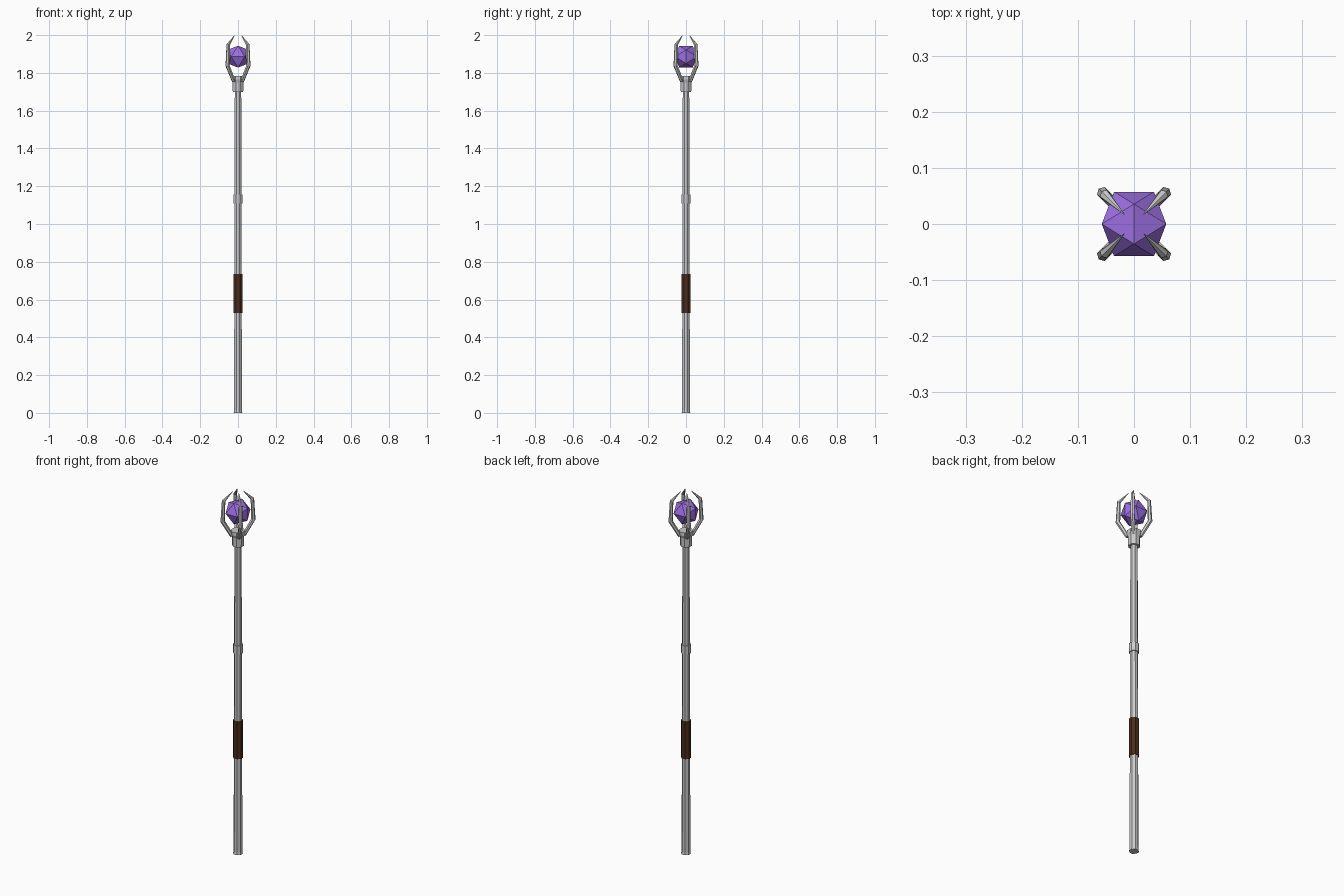
import bpy, bmesh
from math import sin, cos, pi, sqrt
from mathutils import Vector

if "Cube" in bpy.data.objects:
    bpy.data.objects.remove(bpy.data.objects["Cube"])


def finish(name, bm, color=None):
    bmesh.ops.recalc_face_normals(bm, faces=bm.faces)
    me = bpy.data.meshes.new(name)
    bm.to_mesh(me)
    bm.free()
    ob = bpy.data.objects.new(name, me)
    bpy.context.collection.objects.link(ob)
    if color:
        mat = bpy.data.materials.new(name + "_colour")
        mat.diffuse_color = (*color, 1)
        mat.use_nodes = True
        mat.node_tree.nodes["Principled BSDF"].inputs["Base Color"].default_value = mat.diffuse_color
        me.materials.append(mat)
    return ob


def loft(name, rings, color=None):
    """Skin a list of equal-length point rings and cap both ends."""
    bm = bmesh.new()
    vs = [[bm.verts.new(p) for p in ring] for ring in rings]
    n = len(vs[0])
    for a, b in zip(vs, vs[1:]):
        for i in range(n):
            j = (i + 1) % n
            bm.faces.new((a[i], a[j], b[j], b[i]))
    bm.faces.new(vs[0][::-1])
    bm.faces.new(vs[-1])
    return finish(name, bm, color)


def turned(name, profile, color=None, n=8):
    """Octagonal lathe of (radius, z) points, flats facing the axes."""
    return loft(name, [[(r * cos((i + .5) * 2 * pi / n), r * sin((i + .5) * 2 * pi / n), z)
                        for i in range(n)] for r, z in profile], color)


# Pole, grip, collar and head socket
turned("shaft", [(.025, 0), (.0225, .012), (.0185, 1.72)])
turned("grip", [(.0262, .53), (.0262, .735)], (.07, .025, .012))
turned("collar", [(.0255, 1.108), (.0255, 1.155)])
turned("socket", [(.030, 1.70), (.031, 1.75), (.037, 1.765), (.036, 1.783)])

# Four bent claws on the diagonals: (radial distance, height, thickness)
path = [(.031, 1.755, .010), (.078, 1.838, .0115), (.073, 1.95, .0095), (.025, 2.0, .0008)]
tilt = [.5, .25, -.4, -.75]  # section tilt at each bend
for k in range(4):
    a = pi / 4 + k * pi / 2
    out, side = Vector((cos(a), sin(a), 0)), Vector((-sin(a), cos(a), 0))
    rings = []
    for (r, z, t), s in zip(path, tilt):
        across = out * cos(s) - Vector((0, 0, sin(s)))
        c = out * r + Vector((0, 0, z))
        rings.append([c + across * t * cos(i * pi / 3) + side * t * sin(i * pi / 3)
                      for i in range(6)])
    loft(f"claw_{k + 1}", rings)

# Icosahedral gem from three crossed golden rectangles
bm = bmesh.new()
s, g = .0355, .0355 * (1 + sqrt(5)) / 2
for u in (-s, s):
    for v in (-g, g):
        for p in ((0, u, v), (u, v, 0), (v, 0, u)):
            bm.verts.new(Vector(p) + Vector((0, 0, 1.886)))
bmesh.ops.convex_hull(bm, input=bm.verts)
finish("gem", bm, (.33, .16, .75))
